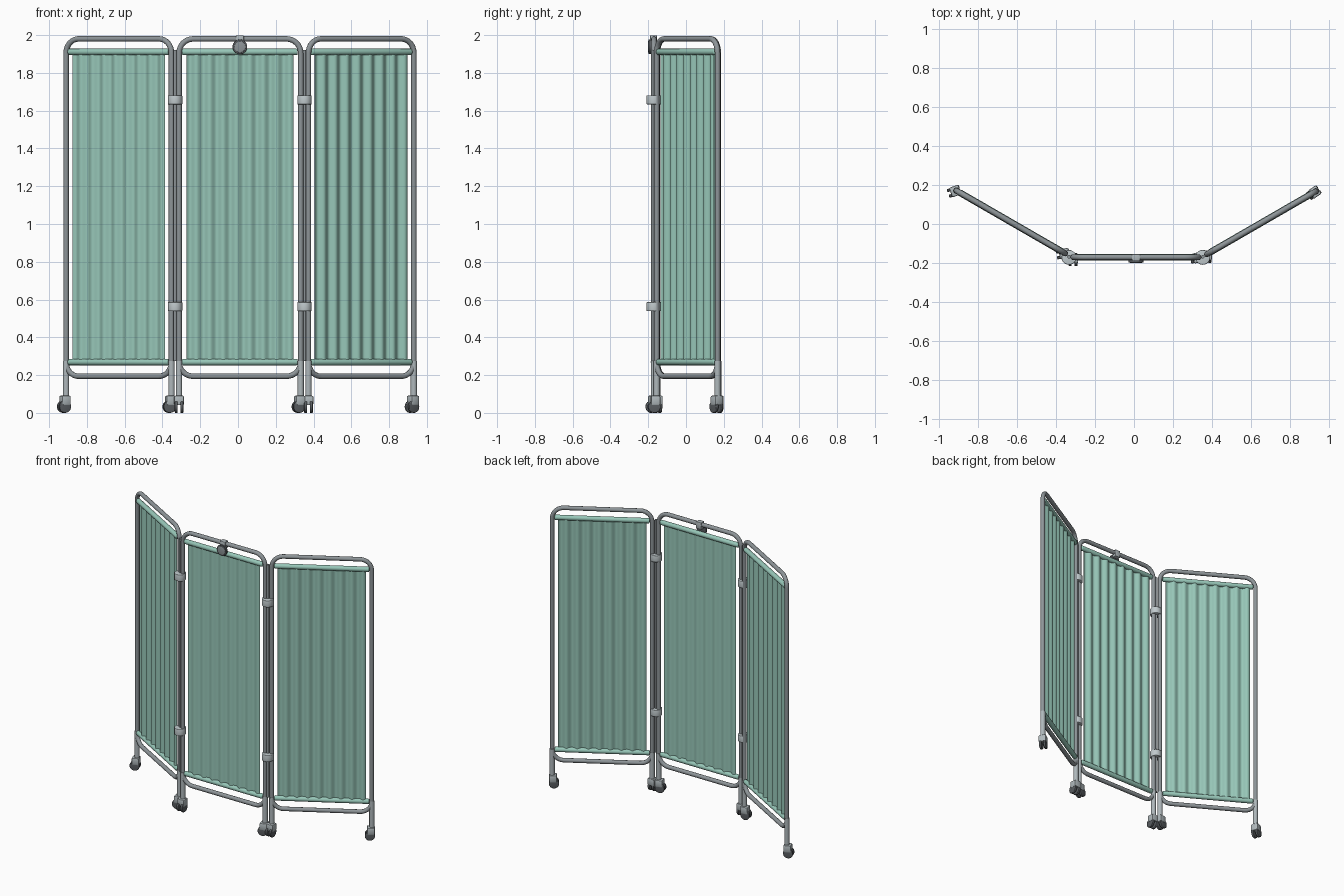
import bpy, bmesh, math
from mathutils import Matrix, Vector

if "Cube" in bpy.data.objects:
    bpy.data.objects.remove(bpy.data.objects["Cube"], do_unlink=True)


def material(name, rgb):
    m = bpy.data.materials.new(name)
    m.use_nodes = True
    m.diffuse_color = (*rgb, 1)
    m.node_tree.nodes["Principled BSDF"].inputs["Base Color"].default_value = (*rgb, 1)
    return m


FABRIC = material("green fabric", (0.31, 0.57, 0.48))
TUBE = material("grey steel", (0.27, 0.30, 0.315))
LEG = material("light steel", (0.43, 0.48, 0.50))
CLAMP = material("pale plastic", (0.53, 0.59, 0.61))
RUBBER = material("dark rubber", (0.10, 0.11, 0.12))


def finish(name, bm, mat, place):
    bmesh.ops.recalc_face_normals(bm, faces=bm.faces)
    me = bpy.data.meshes.new(name)
    bm.to_mesh(me)
    bm.free()
    me.materials.append(mat)
    ob = bpy.data.objects.new(name, me)
    bpy.context.collection.objects.link(ob)
    ob.matrix_world = place
    bpy.ops.object.select_all(action='DESELECT')
    ob.select_set(True)
    bpy.context.view_layer.objects.active = ob
    bpy.ops.object.shade_smooth_by_angle(angle=math.radians(40))
    return ob


def cylinder(name, a, b, r, mat, place, sides=20, bevel=0):
    a, b = Vector(a), Vector(b)
    turn = (b - a).to_track_quat('Z', 'Y').to_matrix().to_4x4()
    bm = bmesh.new()
    bmesh.ops.create_cone(bm, cap_ends=True, segments=sides, radius1=r, radius2=r,
                          depth=(b - a).length, matrix=Matrix.Translation((a + b) / 2) @ turn)
    if bevel:
        rims = {e for f in bm.faces if len(f.verts) > 4 for e in f.edges}
        bmesh.ops.bevel(bm, geom=list(rims), offset=bevel, segments=3, affect='EDGES', profile=0.5)
    return finish(name, bm, mat, place)


def box(name, centre, size, mat, place, bevel=0.004):
    bm = bmesh.new()
    bmesh.ops.create_cube(bm, size=1, matrix=Matrix.Translation(centre) @ Matrix.Diagonal((*size, 1)))
    bmesh.ops.bevel(bm, geom=bm.edges[:], offset=bevel, segments=2, affect='EDGES', profile=0.5)
    return finish(name, bm, mat, place)


def frame_loop(name, half, low, high, corner, r, place, sides=12):
    # Rounded rectangle path swept with a round section
    path = []
    for cx, cz, start in ((half, high, 0), (-half, high, 90), (-half, low, 180), (half, low, 270)):
        ox = cx - math.copysign(corner, cx)
        oz = cz + (corner if cz == low else -corner)
        for k in range(9):
            t = math.radians(start + 90 * k / 8)
            out = Vector((math.cos(t), 0, math.sin(t)))
            path.append((Vector((ox, 0, oz)) + out * corner, out))
    bm = bmesh.new()
    rings = []
    for p, out in path:
        ring = []
        for s in range(sides):
            t = 2 * math.pi * s / sides
            ring.append(bm.verts.new(p + out * r * math.cos(t) + Vector((0, r * math.sin(t), 0))))
        rings.append(ring)
    for i, ring in enumerate(rings):
        nxt = rings[(i + 1) % len(rings)]
        for s in range(sides):
            q = (s + 1) % sides
            bm.faces.new((ring[s], ring[q], nxt[q], nxt[s]))
    return finish(name, bm, TUBE, place)


def curtain(name, half, low, high, waves, depth, place):
    # Pleated sheet with a front and a back skin
    bm = bmesh.new()
    n = waves * 12
    last = None
    for i in range(n + 1):
        x = -half + 2 * half * i / n
        y = depth * math.sin(2 * math.pi * waves * i / n)
        pair = [bm.verts.new((x, y, z)) for z in (low, high)]
        if last:
            bm.faces.new((last[0], pair[0], pair[1], last[1]))
        last = pair
    ob = finish(name, bm, FABRIC, place)
    mod = ob.modifiers.new("thickness", 'SOLIDIFY')
    mod.thickness = 0.003
    mod.offset = 0
    mod.use_rim = False


def caster(name, place):
    # Twin wheels under a pale swivel housing
    cylinder(name + "_stem", (0, 0, 0.08), (0, 0, 0.105), 0.012, LEG, place)
    box(name + "_housing", (0.006, 0, 0.066), (0.05, 0.052, 0.05), LEG, place, 0.007)
    for side, y in (("left", 0.015), ("right", -0.015)):
        cylinder(f"{name}_{side}_wheel", (0.012, y - 0.008, 0.033), (0.012, y + 0.008, 0.033),
                 0.033, RUBBER, place, 24, 0.004)


# Three hinged panels, each built along its own local x axis
HALF = 0.322
panels = (
    ("right_panel", (-0.631, 0.010), -30, (200, 190)),
    ("centre_panel", (0.010, -0.170), 0, (270, 195)),
    ("left_panel", (0.652, 0.006), 30, (270, 215)),
)
for name, (px, py), angle, swivels in panels:
    place = Matrix.Translation((px, py, 0)) @ Matrix.Rotation(math.radians(angle), 4, 'Z')
    frame_loop(name + "_frame", HALF, 0.194, 1.980, 0.075, 0.0145, place)
    curtain(name + "_curtain", 0.283, 0.268, 1.91, 8, 0.009, place)
    for level, z in (("top", 1.911), ("bottom", 0.269)):
        cylinder(f"{name}_{level}_rod", (-0.306, 0, z), (0.306, 0, z), 0.017, FABRIC, place, 16, 0.006)
    for end, x, swivel in (("right", -HALF, swivels[0]), ("left", HALF, swivels[1])):
        cylinder(f"{name}_{end}_leg", (x, 0, 0.09), (x, 0, 0.275), 0.0165, LEG, place)
        spot = place @ Matrix.Translation((x, 0, 0))
        caster(f"{name}_{end}_caster", spot @ Matrix.Rotation(math.radians(swivel - angle), 4, 'Z'))

# Hinge poles and clamps joining neighbouring posts
for side, x in (("right", -0.333), ("left", 0.352)):
    spot = Matrix.Translation((x, -0.168, 0))
    cylinder(f"{side}_hinge_pole", (0, 0, 0.275), (0, 0, 1.92), 0.009, TUBE, spot, 12)
    for level, z in (("upper", 1.657), ("lower", 0.563)):
        cylinder(f"{side}_{level}_clamp", (0, -0.003, z - 0.024), (0, -0.003, z + 0.024),
                 0.038, CLAMP, spot, 24, 0.004)

# Plain round badge hanging from the centre top rail
spot = Matrix.Translation((0.01, -0.17, 0))
box("badge_clip", (0, -0.002, 1.974), (0.042, 0.036, 0.05), LEG, spot)
cylinder("badge_rim", (0, -0.028, 1.938), (0, -0.014, 1.938), 0.039, RUBBER, spot, 28, 0.003)
cylinder("badge_face", (0, -0.031, 1.938), (0, -0.024, 1.938), 0.03, TUBE, spot, 28, 0.002)
